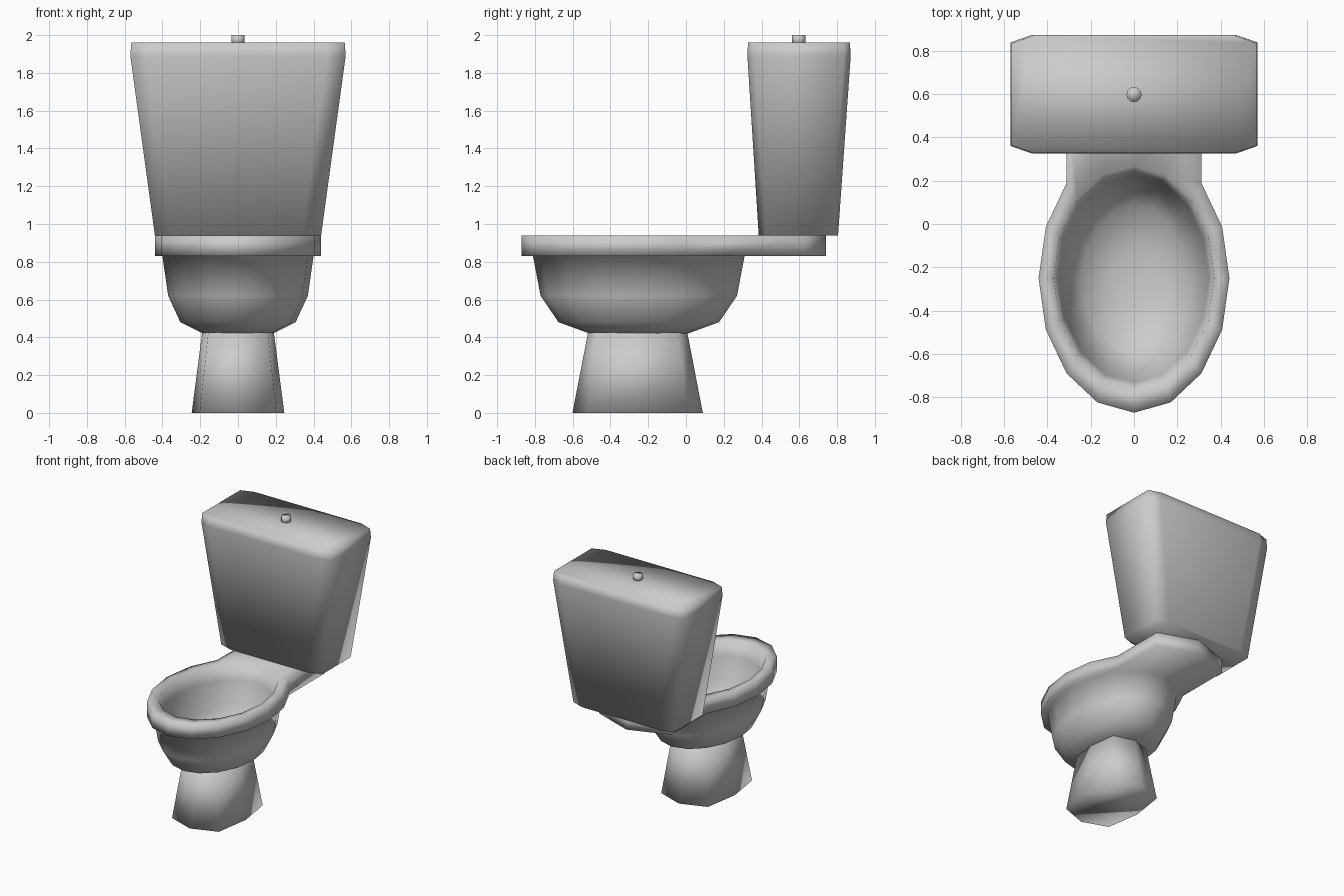
import bpy, bmesh, math

if "Cube" in bpy.data.objects:
    bpy.data.objects.remove(bpy.data.objects["Cube"])

CY = -0.25  # centre of the bowl in y


def loft(name, rings, cap_start=True, cap_end=True):
    """Skin a list of equal-length point rings into a smooth mesh."""
    bm = bmesh.new()
    vs = [[bm.verts.new(p) for p in r] for r in rings]
    n = len(vs[0])
    for a, b in zip(vs, vs[1:]):
        for i in range(n):
            j = (i + 1) % n
            bm.faces.new((a[i], a[j], b[j], b[i]))
    if cap_start:
        bm.faces.new(vs[0][::-1])
    if cap_end:
        bm.faces.new(vs[-1])
    bmesh.ops.recalc_face_normals(bm, faces=bm.faces)
    me = bpy.data.meshes.new(name)
    bm.to_mesh(me)
    bm.free()
    ob = bpy.data.objects.new(name, me)
    bpy.context.collection.objects.link(ob)
    for p in me.polygons:
        p.use_smooth = True
    return ob


def ellipse(rx, ry, z, cy=CY, n=16):
    return [(rx * math.cos(2 * math.pi * i / n),
             cy + ry * math.sin(2 * math.pi * i / n), z) for i in range(n)]


def rim_outline(z):
    """Ellipse whose back points are pulled out into the tank shelf."""
    pts = ellipse(0.44, 0.62, z)
    pts[3], pts[4], pts[5] = (0.31, 0.63, z), (0, 0.74, z), (-0.31, 0.63, z)
    return pts


def pedestal_ring(sx, sy, z):
    """Eight-sided, box-like ring."""
    unit = [(1, 0), (.83, .79), (0, 1), (-.83, .79),
            (-1, 0), (-.83, -.79), (0, -1), (.83, -.79)]
    return [(sx * x, -0.256 + sy * y, z) for x, y in unit]


def tank_ring(hx, y0, y1, z):
    """Rectangle with shallow cut corners."""
    cx, cy = hx - 0.10, 0.035
    return [(hx, y0 + cy, z), (hx, y1 - cy, z), (cx, y1, z), (-cx, y1, z),
            (-hx, y1 - cy, z), (-hx, y0 + cy, z), (-cx, y0, z), (cx, y0, z)]


# Bowl: outside, rim with shelf, then the hollow inside
loft("bowl_and_rim", [
    ellipse(0.185, 0.26, 0.42), ellipse(0.305, 0.425, 0.48),
    ellipse(0.37, 0.52, 0.62), ellipse(0.40, 0.56, 0.83),
    rim_outline(0.83), rim_outline(0.94),
    ellipse(0.37, 0.515, 0.94), ellipse(0.345, 0.48, 0.83),
    ellipse(0.31, 0.43, 0.63), ellipse(0.24, 0.34, 0.52),
    ellipse(0.10, 0.14, 0.47)])

# Pedestal
loft("pedestal", [pedestal_ring(0.245, 0.345, 0), pedestal_ring(0.19, 0.263, 0.425)])

# Tank
loft("tank", [tank_ring(0.44, 0.385, 0.805, 0.94),
              tank_ring(0.57, 0.325, 0.872, 1.89),
              tank_ring(0.565, 0.328, 0.868, 1.96)])

# Flush button
loft("flush_button", [ellipse(0.035, 0.035, z, 0.597, 12) for z in (1.95, 2.0)])
